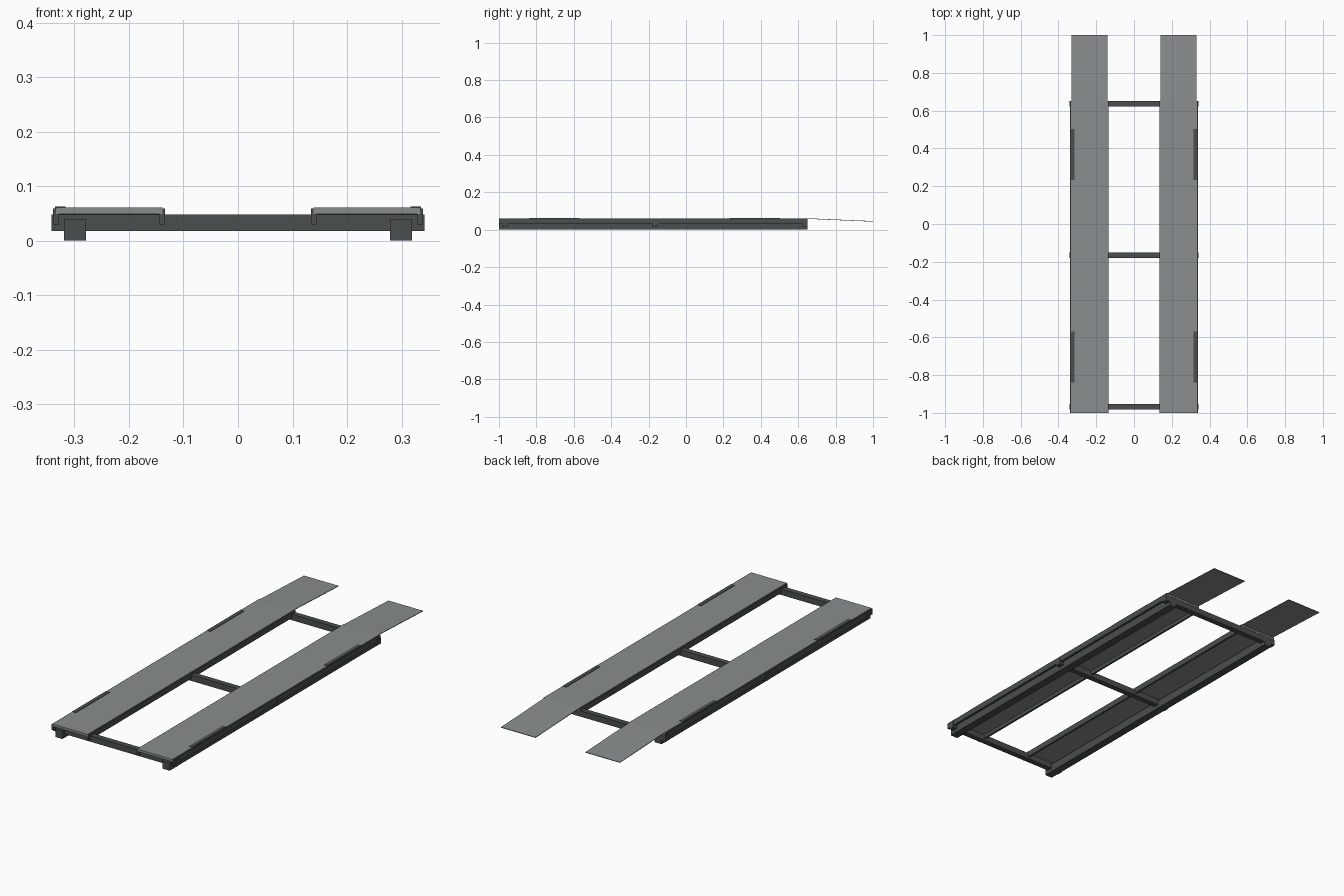
import bpy
import bmesh
from mathutils import Matrix, Vector

cube = bpy.data.objects.get("Cube")
if cube:
    bpy.data.objects.remove(cube, do_unlink=True)


def material(name, rgb):
    m = bpy.data.materials.new(name)
    m.use_nodes = True
    m.diffuse_color = (*rgb, 1)
    m.node_tree.nodes["Principled BSDF"].inputs["Base Color"].default_value = (*rgb, 1)
    return m


deck_grey = material("deck grey", (0.25, 0.27, 0.27))
frame_grey = material("frame dark grey", (0.07, 0.077, 0.077))


def box(name, x, y, z, mat, drop=0):
    """Box from (min, max) ranges; drop lowers its rear end."""
    bm = bmesh.new()
    bmesh.ops.create_cube(bm, size=1)
    lo, hi = Vector((x[0], y[0], z[0])), Vector((x[1], y[1], z[1]))
    bm.transform(Matrix.Translation((lo + hi) / 2) @ Matrix.Diagonal((*(hi - lo), 1)))
    for v in bm.verts:
        if v.co.y > (y[0] + y[1]) / 2:
            v.co.z -= drop
    mesh = bpy.data.meshes.new(name)
    bm.to_mesh(mesh)
    bm.free()
    mesh.materials.append(mat)
    obj = bpy.data.objects.new(name, mesh)
    bpy.context.collection.objects.link(obj)
    return obj


def pair(name, x, y, z, mat, drop=0):
    """The same box on both sides."""
    box("left_" + name, x, y, z, mat, drop)
    box("right_" + name, (-x[1], -x[0]), y, z, mat, drop)


FRONT, REAR = -1.0, 0.65
run = (FRONT, REAR)

# Runway decks with folded side lips
pair("deck", (0.138, 0.334), run, (0.049, 0.061), deck_grey)
pair("inner_lip", (0.134, 0.144), run, (0.03, 0.059), frame_grey)
pair("outer_lip", (0.328, 0.339), run, (0.03, 0.059), frame_grey)

# Rear loading flaps
pair("loading_flap", (0.139, 0.332), (REAR, 1.0), (0.058, 0.061), deck_grey, drop=0.015)

# Long floor rails
pair("floor_rail", (0.279, 0.319), run, (0, 0.04), frame_grey)

# Cross beams
for label, y in (("front", -0.968), ("middle", -0.165), ("rear", 0.636)):
    box(label + "_cross_beam", (-0.342, 0.342), (y - 0.014, y + 0.014),
        (0.018, 0.048), frame_grey)

# Wheel guide strips along the outer edges
for label, y in (("front", -0.705), ("rear", 0.368)):
    pair(label + "_guide_strip", (0.316, 0.336), (y - 0.135, y + 0.135),
         (0.056, 0.063), frame_grey)
